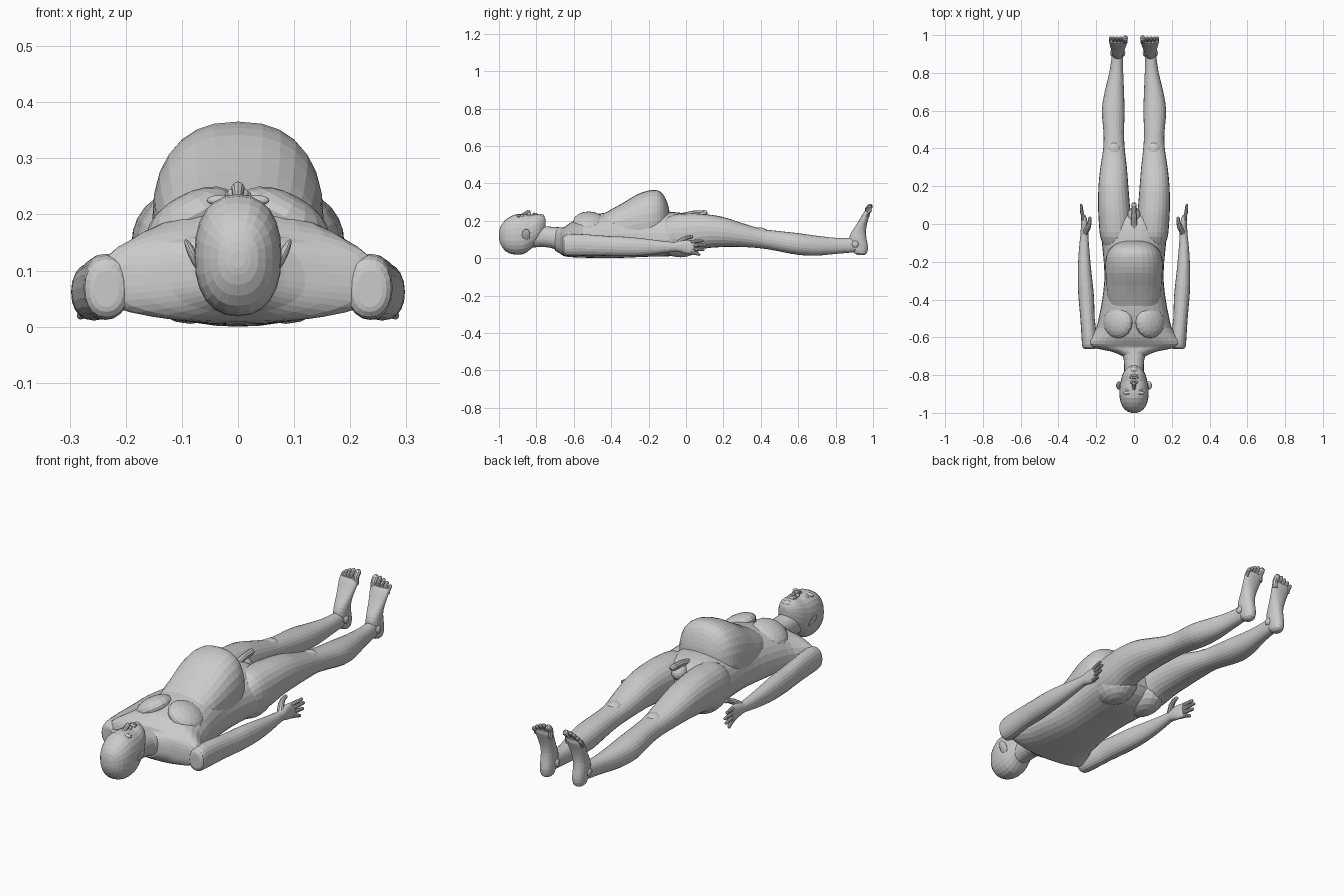
import bpy, bmesh, math
from mathutils import Vector


def finish(name, bm):
    bmesh.ops.recalc_face_normals(bm, faces=bm.faces)
    me = bpy.data.meshes.new(name)
    bm.to_mesh(me)
    bm.free()
    ob = bpy.data.objects.new(name, me)
    bpy.context.collection.objects.link(ob)
    return ob


def skin(name, rings):
    bm = bmesh.new()
    loops = [[bm.verts.new(p) for p in r] for r in rings]
    n = len(loops[0])
    for a, b in zip(loops, loops[1:]):
        for i in range(n):
            j = (i + 1) % n
            bm.faces.new((a[i], a[j], b[j], b[i]))
    bm.faces.new(loops[0])
    bm.faces.new(loops[-1])
    return finish(name, bm)


def refine(rows, steps):
    # Catmull-Rom between the key sections
    out = []
    for i in range(len(rows) - 1):
        p0, p1 = rows[max(i - 1, 0)], rows[i]
        p2, p3 = rows[i + 1], rows[min(i + 2, len(rows) - 1)]
        for k in range(steps):
            t = k / steps
            out.append([b + 0.5 * t * ((c - a) + t * (2*a - 5*b + 4*c - d + t * (3*(b - c) + d - a)))
                        for a, b, c, d in zip(p0, p1, p2, p3)])
    return out + [list(rows[-1])]


def loft(name, rows, side=1, axis='y', n=2.2, mid=0.5, sides=24, steps=2):
    # row: station, centre x, half width, low, high
    rings = []
    for s, cx, hw, lo, hi in refine(rows, steps):
        m = lo + (hi - lo) * mid
        ring = []
        for i in range(sides):
            a = 2 * math.pi * i / sides
            c, d = math.cos(a), math.sin(a)
            x = side * (cx + hw * math.copysign(abs(c) ** (2 / n), c))
            v = m + (hi - m if d > 0 else m - lo) * math.copysign(abs(d) ** (2 / n), d)
            ring.append((x, s, v) if axis == 'y' else (x, v, s))
        rings.append(ring)
    return skin(name, rings)


def tube(name, pts, radii, side=1, sides=10):
    # tapered rod with a rounded tip
    pts = [Vector((side * p[0], p[1], p[2])) for p in pts]
    d = (pts[-1] - pts[-2]).normalized()
    r = radii[-1]
    pts += [pts[-1] + d * r * 0.6, pts[-1] + d * r * 0.95]
    radii = list(radii) + [r * 0.8, r * 0.3]
    rings = []
    for i, (p, rad) in enumerate(zip(pts, radii)):
        t = (pts[min(i + 1, len(pts) - 1)] - pts[max(i - 1, 0)]).normalized()
        u = t.cross(Vector((1, 0, 0))).normalized()
        w = t.cross(u)
        rings.append([p + rad * (u * math.cos(2*math.pi*k/sides) + w * math.sin(2*math.pi*k/sides))
                      for k in range(sides)])
    return skin(name, rings)


def ball(name, c, r, tilt=0, axis=2):
    bm = bmesh.new()
    bmesh.ops.create_uvsphere(bm, u_segments=16, v_segments=10, radius=1)
    ob = finish(name, bm)
    ob.location, ob.scale = c, r
    ob.rotation_euler[axis] = tilt
    return ob


# Head and neck
loft("head", [(-1, 0, .012, .105, .135), (-.992, 0, .036, .075, .17), (-.965, 0, .062, .037, .205),
              (-.92, 0, .076, .02, .232), (-.87, 0, .077, .022, .236), (-.835, 0, .071, .045, .232),
              (-.80, 0, .062, .075, .236), (-.775, 0, .048, .105, .232), (-.757, 0, .03, .14, .222),
              (-.75, 0, .012, .165, .205)], n=2.3)
loft("neck", [(-.85, 0, .05, .055, .16), (-.78, 0, .052, .06, .172), (-.72, 0, .054, .055, .168),
              (-.66, 0, .075, .03, .165), (-.6, 0, .1, .02, .17)])

# Face
tube("nose", [(0, -.885, .226), (0, -.862, .236), (0, -.842, .247)], [.008, .01, .012])
ball("upper_lip", (0, -.813, .236), (.024, .007, .008))
ball("lower_lip", (0, -.801, .235), (.02, .007, .008))
ball("chin", (0, -.772, .218), (.022, .016, .018))
for s in (1, -1):
    ball("brow", (s * .03, -.893, .225), (.026, .01, .01), s * -.1)
    ball("eye", (s * .03, -.874, .221), (.015, .009, .01))
    ball("nostril", (s * .011, -.838, .237), (.008, .009, .009))
    ball("ear", (s * .079, -.855, .125), (.008, .022, .034), s * .45, 1)

# Torso
loft("torso", [(-.70, 0, .06, .04, .16), (-.675, 0, .12, .025, .165), (-.655, 0, .22, .012, .165),
               (-.635, 0, .262, .008, .178), (-.6, 0, .235, .005, .2), (-.55, 0, .2, .003, .215),
               (-.48, 0, .183, .001, .235), (-.4, 0, .168, 0, .247), (-.3, 0, .157, .004, .25),
               (-.2, 0, .16, .008, .25), (-.1, 0, .17, .01, .248), (-.03, 0, .172, .018, .243),
               (.03, 0, .145, .045, .225), (.06, 0, .09, .08, .19)], mid=.38, sides=32)
loft("belly", [(-.54, 0, .09, .1, .19), (-.42, 0, .135, .08, .25), (-.33, 0, .147, .06, .3),
               (-.26, 0, .152, .05, .342), (-.2, 0, .152, .05, .362), (-.155, 0, .142, .06, .364),
               (-.125, 0, .122, .08, .345), (-.105, 0, .095, .11, .31), (-.092, 0, .06, .16, .27),
               (-.088, 0, .02, .19, .24)], mid=.45, n=2.4, sides=28)

# Pelvic anatomy
ball("pelvic_base", (0, .045, .2), (.034, .045, .035))
tube("pelvic_front", [(0, -.03, .222), (0, .04, .238), (0, .1, .242)], [.018, .016, .015])

for s in (1, -1):
    ball("chest_muscle", (s * .085, -.52, .195), (.085, .085, .042), s * .5, 1)
    ball("buttock", (s * .085, -.03, .085), (.085, .12, .08))

    # Leg
    loft("leg", [(-.14, .09, .06, .06, .19), (-.07, .096, .082, .03, .232), (.02, .1, .087, .032, .24),
                 (.1, .106, .084, .052, .236), (.2, .109, .079, .06, .22), (.3, .108, .07, .06, .188),
                 (.4, .106, .057, .053, .158), (.48, .107, .054, .04, .147), (.6, .11, .06, .018, .134),
                 (.7, .104, .051, .014, .12), (.8, .094, .037, .023, .109), (.88, .089, .03, .03, .108),
                 (.94, .087, .026, .035, .11)], s, steps=3)
    ball("kneecap", (s * .105, .395, .142), (.035, .04, .022))

    # Foot with toes
    loft("foot", [(.016, .086, .012, .925, .95), (.027, .086, .026, .9, .967), (.06, .086, .031, .885, .973),
                  (.1, .087, .033, .873, .966), (.135, .086, .034, .882, .962), (.17, .085, .038, .905, .965),
                  (.205, .084, .044, .927, .974), (.235, .083, .048, .944, .984),
                  (.252, .082, .046, .956, .984)], s, 'z')
    for k, (x, z, r) in enumerate([(.047, .277, .014), (.071, .281, .0095), (.09, .275, .009),
                                   (.108, .266, .009), (.124, .254, .009)]):
        tube(f"toe_{k + 1}", [(x, .966, .225), (x, .971, z - .015), (x, .984, z)], [r, r, r * 1.05], s)
    for x in (.055, .117):
        ball("ankle_bone", (s * x, .905, .075), (.009, .018, .018))

    # Arm and palm
    loft("arm", [(-.662, .235, .022, .035, .1), (-.652, .234, .039, .017, .12), (-.61, .236, .041, .012, .13),
                 (-.5, .246, .038, .014, .125), (-.4, .252, .041, .012, .117), (-.33, .257, .04, .011, .115),
                 (-.24, .262, .035, .014, .107), (-.14, .264, .028, .025, .094), (-.06, .263, .021, .036, .086),
                 (-.03, .262, .02, .032, .092), (.0, .262, .018, .024, .097), (.03, .265, .015, .021, .096),
                 (.045, .267, .011, .026, .09)], s, sides=20)
    # Fingers fan out in a vertical row, thumb points inward
    for k, (z, dz, y) in enumerate([(.086, .008, .086), (.068, .003, .1), (.05, -.004, .092), (.032, -.012, .07)]):
        tube(f"finger_{k + 1}", [(.266, .02, z), (.274, .055, z + dz * .5), (.28, y, z + dz)],
             [.0105, .0095, .0075], s)
    tube("thumb", [(.258, -.045, .075), (.242, -.015, .1), (.234, .01, .111), (.234, .03, .115)],
         [.016, .014, .011, .009], s)
